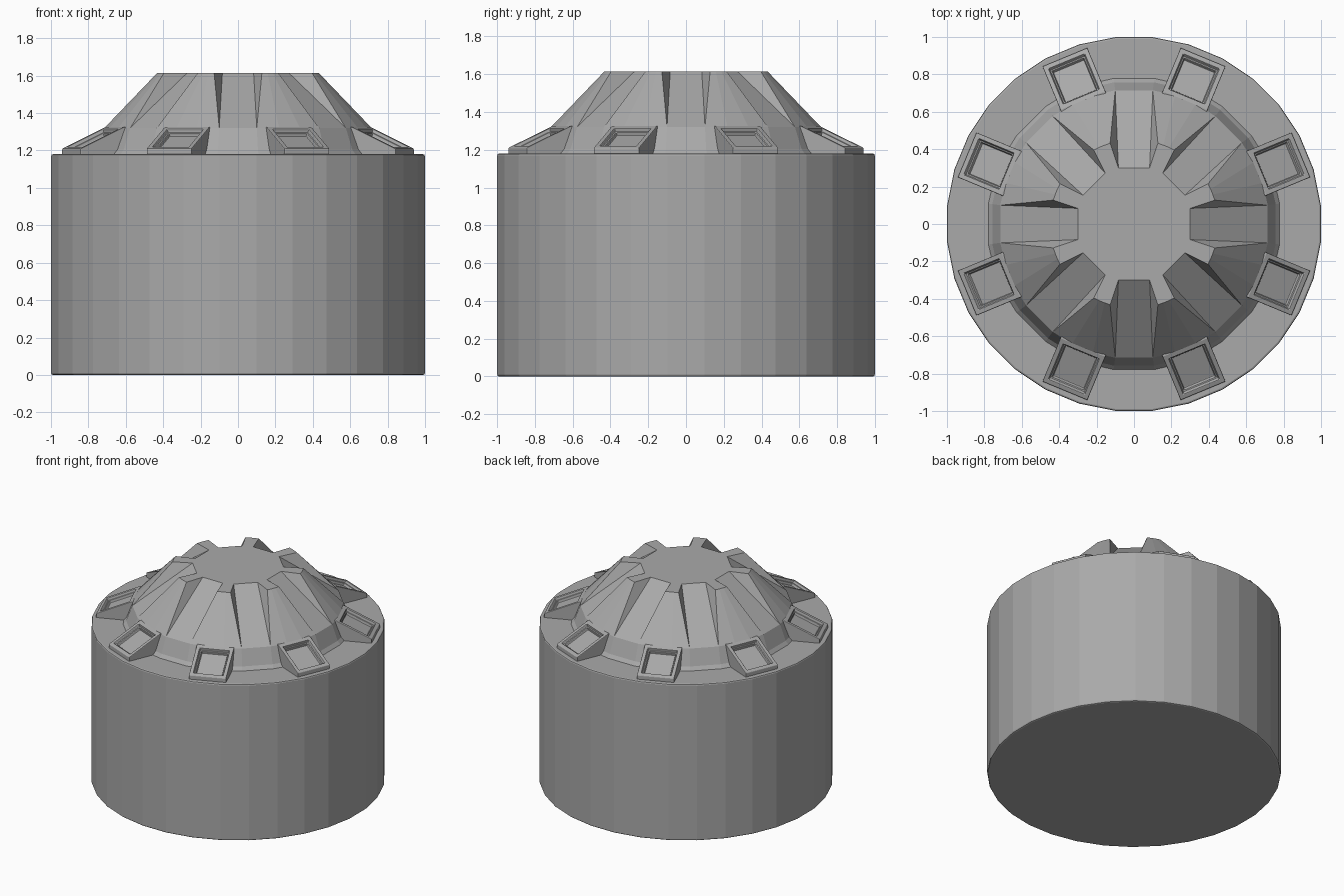
import bpy, bmesh
from math import radians, sin, cos, pi
from mathutils import Matrix, Vector

if "Cube" in bpy.data.objects:
    bpy.data.objects.remove(bpy.data.objects["Cube"])

grey = bpy.data.materials.new("plain grey")
grey.use_nodes = True
grey.diffuse_color = (0.4, 0.4, 0.4, 1)
grey.node_tree.nodes["Principled BSDF"].inputs["Base Color"].default_value = (0.4, 0.4, 0.4, 1)


def finish(bm, name, bevel=0):
    bmesh.ops.recalc_face_normals(bm, faces=bm.faces)
    mesh = bpy.data.meshes.new(name)
    bm.to_mesh(mesh)
    bm.free()
    mesh.materials.append(grey)
    obj = bpy.data.objects.new(name, mesh)
    bpy.context.collection.objects.link(obj)
    if bevel:
        mod = obj.modifiers.new("edge bevel", 'BEVEL')
        mod.width = bevel
        mod.segments = 2
        mod.limit_method = 'ANGLE'
        mod.angle_limit = radians(40)
    return obj


def polar(r, degrees, z):
    a = radians(degrees)
    return Vector((r * cos(a), r * sin(a), z))


# Main drum
BODY_TOP = 1.18
bm = bmesh.new()
bmesh.ops.create_cone(bm, cap_ends=True, segments=32, radius1=1.004, radius2=1.004,
                      depth=BODY_TOP,
                      matrix=Matrix.Translation((0, 0, BODY_TOP / 2)) @ Matrix.Rotation(pi / 32, 4, 'Z'))
finish(bm, "drum_body", 0.01)

# Fluted dome: eight sloping grooves between raised ridges
TOP, SHOULDER = 1.615, 1.32
bm = bmesh.new()
top_loop, shoulder_loop = [], []
for i in range(8):
    base = 45 * i
    inner = [bm.verts.new(polar(0.312, base + a, TOP)) for a in (-15.5, 15.5)]
    ridge = [bm.verts.new(polar(0.45, base + a, TOP)) for a in (16.5, 20.5, 24.5, 28.5)]
    foot = [bm.verts.new(polar(0.722, base + a, SHOULDER)) for a in (8, 17.7, 27.3, 37)]
    top_loop.append((inner, ridge))
    shoulder_loop.append(foot)
for i in range(8):
    inner, ridge = top_loop[i]
    foot, before = shoulder_loop[i], shoulder_loop[i - 1]
    last_ridge = top_loop[i - 1][1][-1]
    bm.faces.new((inner[0], inner[1], foot[0], before[-1]))      # groove floor
    bm.faces.new((inner[1], ridge[0], foot[0]))                  # groove walls
    bm.faces.new((inner[0], before[-1], last_ridge))
    for k in range(3):                                           # ridge face
        bm.faces.new((ridge[k], ridge[k + 1], foot[k + 1], foot[k]))
bm.faces.new([v for inner, ridge in top_loop for v in inner + ridge])

# Collar band and flared foot under the dome
ring = [v for foot in shoulder_loop for v in foot]
for radius, z in ((0.765, 1.205), (0.79, BODY_TOP - 0.005)):
    lower = []
    for v in ring:
        flat = Vector((v.co.x, v.co.y, 0)).normalized() * radius
        lower.append(bm.verts.new((flat.x, flat.y, z)))
    for k in range(len(ring)):
        bm.faces.new((ring[k - 1], ring[k], lower[k], lower[k - 1]))
    ring = lower
bm.faces.new(ring)
finish(bm, "fluted_dome")


# Wedge blocks with a stepped square pocket in the sloping face
def wedge_block(name, angle):
    bm = bmesh.new()
    profile = ((0.69, 1.17), (0.965, 1.17), (0.965, 1.21), (0.715, 1.325), (0.69, 1.325))
    sides = [[bm.verts.new((r, w, z)) for r, z in profile] for w in (-0.13, 0.13)]
    bm.faces.new(sides[0])
    bm.faces.new(sides[1])
    n = len(profile)
    slope = None
    for k in range(n):
        j = (k + 1) % n
        face = bm.faces.new((sides[0][k], sides[0][j], sides[1][j], sides[1][k]))
        if k == 2:
            slope = face
    bmesh.ops.recalc_face_normals(bm, faces=bm.faces)
    for thickness, depth in ((0.036, 0), (0.006, -0.018), (0.012, 0), (0.004, -0.018)):
        bmesh.ops.inset_region(bm, faces=[slope], thickness=thickness, depth=depth)
    bmesh.ops.rotate(bm, verts=bm.verts, cent=(0, 0, 0), matrix=Matrix.Rotation(angle, 3, 'Z'))
    return finish(bm, name, 0.008)


for i in range(8):
    wedge_block(f"wedge_block_{i + 1}", radians(22.5 + 45 * i))
